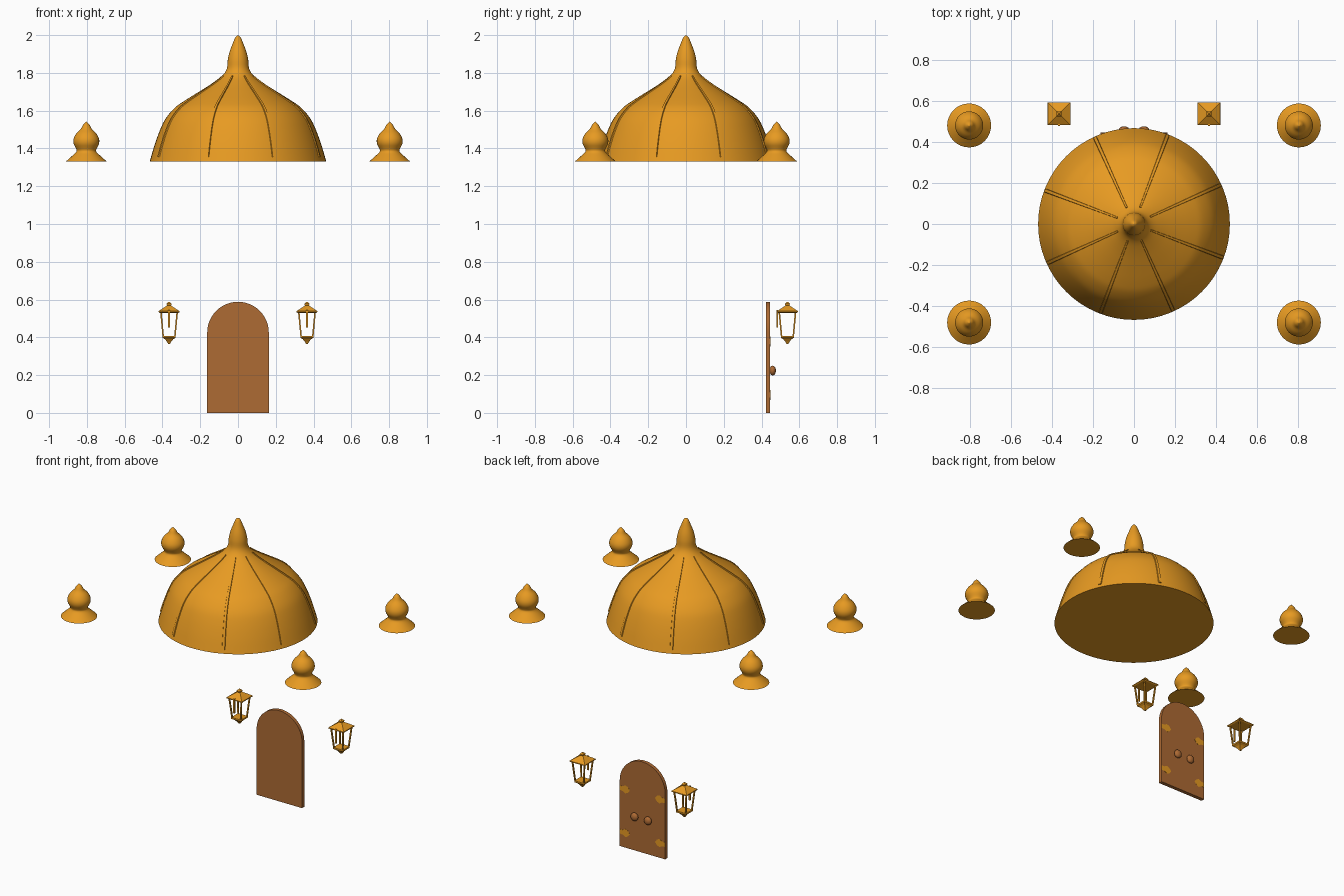
import bpy, bmesh, math
from mathutils import Vector

if "Cube" in bpy.data.objects:
    bpy.data.objects.remove(bpy.data.objects["Cube"])


def material(name, rgb):
    m = bpy.data.materials.new(name)
    m.diffuse_color = (*rgb, 1)
    m.use_nodes = True
    m.node_tree.nodes["Principled BSDF"].inputs["Base Color"].default_value = m.diffuse_color
    return m


GOLD = material("gold", (0.80, 0.325, 0.016))
BROWN = material("door brown", (0.42, 0.145, 0.034))


def finish(name, bm, mat, smooth=None):
    bmesh.ops.recalc_face_normals(bm, faces=bm.faces)
    me = bpy.data.meshes.new(name)
    bm.to_mesh(me)
    bm.free()
    me.materials.append(mat)
    ob = bpy.data.objects.new(name, me)
    bpy.context.collection.objects.link(ob)
    if smooth:
        bpy.ops.object.select_all(action='DESELECT')
        ob.select_set(True)
        bpy.context.view_layer.objects.active = ob
        bpy.ops.object.shade_smooth_by_angle(angle=math.radians(smooth))
    return ob


def spline(pts, n=4):
    """Catmull-Rom smoothing of an (r, z) profile."""
    p = [Vector(q) for q in pts]
    p = [2 * p[0] - p[1]] + p + [2 * p[-1] - p[-2]]
    out = []
    for i in range(1, len(p) - 2):
        a, b, c, d = p[i - 1:i + 3]
        for k in range(n):
            t = k / n
            out.append(0.5 * (2 * b + (c - a) * t + (2 * a - 5 * b + 4 * c - d) * t * t
                              + (3 * b - a - 3 * c + d) * t ** 3))
    return out + [p[-2]]


def lathe(name, profile, loc, seg, mat):
    """Turned shape with a flat underside, closing at its tip."""
    bm = bmesh.new()
    rings = [[bm.verts.new((loc[0] + r * math.cos(2 * math.pi * i / seg),
                            loc[1] + r * math.sin(2 * math.pi * i / seg), z))
              for i in range(seg)] for r, z in profile[:-1]]
    for a, b in zip(rings, rings[1:]):
        for i in range(seg):
            j = (i + 1) % seg
            bm.faces.new((a[i], a[j], b[j], b[i]))
    tip = bm.verts.new((loc[0], loc[1], profile[-1][1]))
    for i in range(seg):
        bm.faces.new((rings[-1][i], rings[-1][(i + 1) % seg], tip))
    bm.faces.new(rings[0])
    return finish(name, bm, mat, 50)


def loft(bm, rings):
    """Capped solid through four-cornered rings."""
    vs = [[bm.verts.new(c) for c in ring] for ring in rings]
    for a, b in zip(vs, vs[1:]):
        for i in range(4):
            j = (i + 1) % 4
            bm.faces.new((a[i], a[j], b[j], b[i]))
    bm.faces.new(vs[0])
    bm.faces.new(vs[-1])


def square(x, y, z, h, hy=None):
    hy = hy or h
    return [(x - h, y - hy, z), (x + h, y - hy, z), (x + h, y + hy, z), (x - h, y + hy, z)]


def plate(bm, outline, y0, y1):
    """Extrude an (x, z) outline between two y planes."""
    f = bm.faces.new([bm.verts.new((x, y0, z)) for x, z in outline])
    r = bmesh.ops.extrude_face_region(bm, geom=[f])
    bmesh.ops.translate(bm, vec=(0, y1 - y0, 0),
                        verts=[v for v in r["geom"] if isinstance(v, bmesh.types.BMVert)])


# Main dome
dome = spline([(0.467, 1.332), (0.441, 1.42), (0.412, 1.50), (0.382, 1.56), (0.337, 1.613),
               (0.29, 1.648), (0.215, 1.695), (0.14, 1.742), (0.086, 1.782), (0.06, 1.82),
               (0.054, 1.87), (0.045, 1.91), (0.029, 1.953), (0.014, 1.988), (0, 2.0)])
lathe("main_dome", dome, (0, 0), 64, GOLD)

# Eight raised ribs following the dome profile
path = [p for p in dome if p.x > 0.085 and p.y > 1.34]
bm = bmesh.new()
for k in range(8):
    ang = math.radians(24.3 + 45 * k)
    rad = Vector((math.cos(ang), math.sin(ang), 0))
    side = Vector((-rad.y, rad.x, 0))
    rings = []
    for i, p in enumerate(path):
        t = (path[min(i + 1, len(path) - 1)] - path[max(i - 1, 0)]).normalized()
        n = rad * t.y + Vector((0, 0, -t.x))
        c = rad * p.x + Vector((0, 0, p.y))
        w = 0.004 + 0.007 * p.x / 0.465
        rings.append([c - side * w - n * 0.004, c + side * w - n * 0.004,
                      c + side * w * 0.7 + n * 0.005, c - side * w * 0.7 + n * 0.005])
    loft(bm, rings)
finish("dome_ribs", bm, GOLD, 40)

# Four corner finials
finial = spline([(0.107, 1.332), (0.078, 1.358), (0.053, 1.382), (0.054, 1.398), (0.067, 1.425),
                 (0.067, 1.452), (0.052, 1.48), (0.03, 1.502), (0.017, 1.525), (0, 1.542)], 3)
for sx in (-1, 1):
    for sy in (-1, 1):
        lathe("corner_finial", finial, (0.803 * sx, 0.48 * sy), 32, GOLD)

# Arched door at the back
W, SPRING = 0.163, 0.425
arch = [(-W, 0), (W, 0)] + [(W * math.cos(math.pi * i / 24), SPRING + W * math.sin(math.pi * i / 24))
                            for i in range(25)]
bm = bmesh.new()
plate(bm, arch, 0.423, 0.446)
finish("door", bm, BROWN, 30)

# Door knobs
for s in (-1, 1):
    bm = bmesh.new()
    bmesh.ops.create_uvsphere(bm, u_segments=20, v_segments=12, radius=1)
    bmesh.ops.scale(bm, vec=(0.025, 0.017, 0.026), verts=bm.verts)
    bmesh.ops.translate(bm, vec=(0.048 * s, 0.459, 0.224), verts=bm.verts)
    finish("door_knob", bm, BROWN, 60)

# Leaf-shaped hinges, almost flush with the door
leaf = [(0.163, -0.014), (0.163, 0.014), (0.14, 0.016), (0.122, 0.026),
        (0.105, 0.019), (0.09, 0), (0.105, -0.019), (0.122, -0.026), (0.14, -0.016)]
bm = bmesh.new()
for s in (-1, 1):
    for z in (0.095, 0.378):
        plate(bm, [(s * x, z + dz) for x, dz in leaf], 0.445, 0.4467)
finish("door_hinges", bm, GOLD)

# Wall lanterns
for s in (-1, 1):
    x, y = 0.365 * s, 0.537
    bm = bmesh.new()
    # hipped roof with a small cap
    loft(bm, [square(x, y, z, h) for z, h in
              ((0.53, 0.05), (0.534, 0.056), (0.539, 0.055), (0.569, 0.01),
               (0.574, 0.013), (0.578, 0.013), (0.588, 0.003))])
    # tray and tapering pendant
    loft(bm, [square(x, y, z, h) for z, h in
              ((0.366, 0.005), (0.378, 0.012), (0.39, 0.022), (0.398, 0.035), (0.408, 0.035))])
    # four leaning posts
    for a in (-1, 1):
        for b in (-1, 1):
            loft(bm, [square(x + a * 0.031, y + b * 0.031, 0.405, 0.004),
                      square(x + a * 0.043, y + b * 0.043, 0.532, 0.004)])
    # wall bracket
    loft(bm, [square(x, 0.482, 0.452, 0.005, 0.004), square(x, 0.482, 0.545, 0.005, 0.004)])
    finish("wall_lantern", bm, GOLD)
